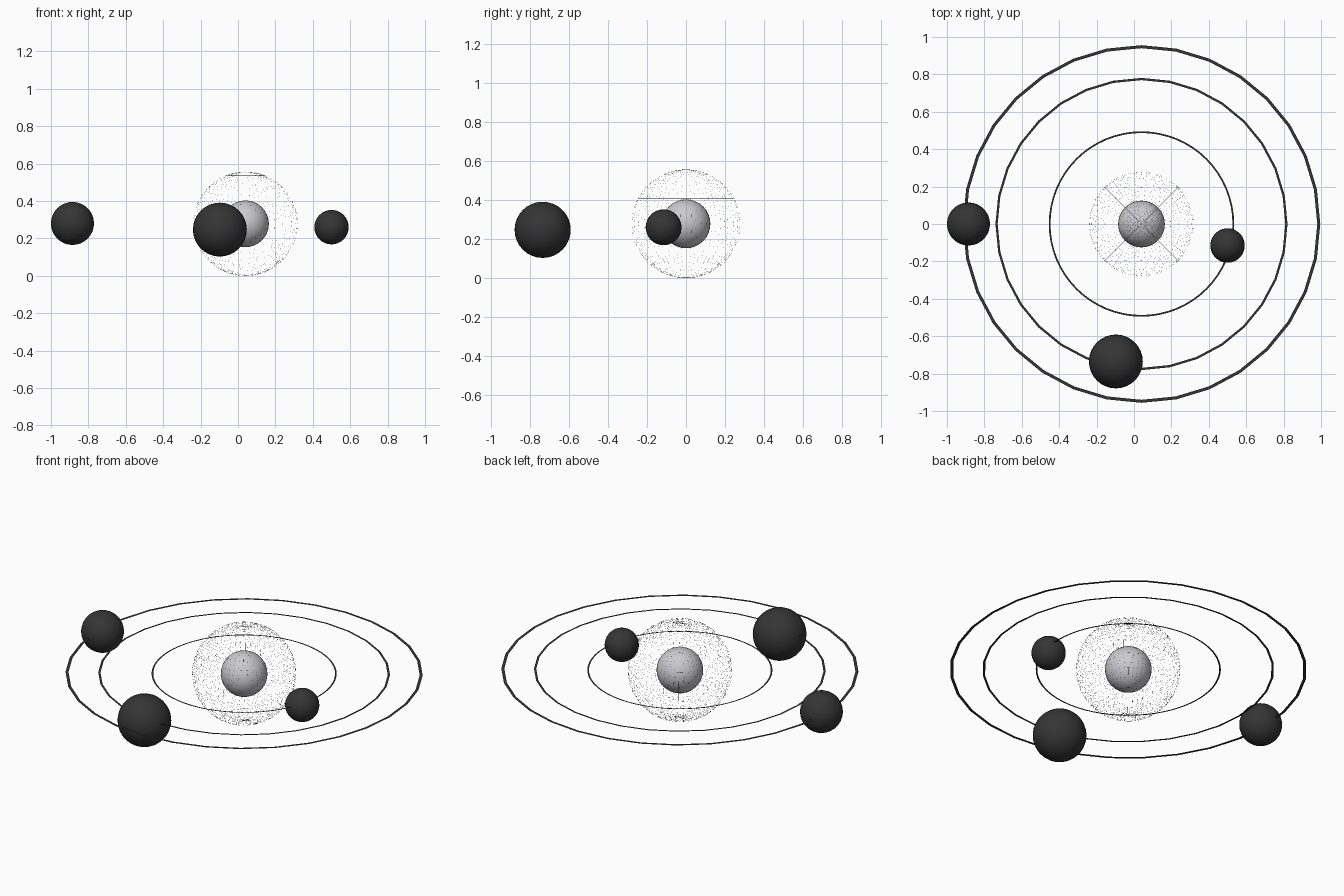
import bpy
import bmesh
from math import radians

cube = bpy.data.objects.get("Cube")
if cube:
    bpy.data.objects.remove(cube, do_unlink=True)

CENTRE = (0.04, 0, 0.278)


def material(name, colour):
    mat = bpy.data.materials.new(name)
    mat.use_nodes = True
    mat.diffuse_color = (*colour, 1)
    mat.node_tree.nodes["Principled BSDF"].inputs["Base Color"].default_value = (*colour, 1)
    return mat


pale = material("pale grey", (0.6, 0.59, 0.62))
dark = material("charcoal", (0.035, 0.035, 0.035))


def ball(name, centre, radius, mat, segments=32):
    bpy.ops.mesh.primitive_uv_sphere_add(
        segments=segments, ring_count=segments // 2, radius=radius, location=centre)
    obj = bpy.context.object
    obj.name = name
    obj.data.materials.append(mat)
    bpy.ops.object.shade_smooth_by_angle(angle=radians(40))
    return obj


def orbit(name, radius, width, segments):
    """Flat band made by bridging two circles."""
    bm = bmesh.new()
    for r in (radius - width / 2, radius + width / 2):
        bmesh.ops.create_circle(bm, segments=segments, radius=r)
    bmesh.ops.bridge_loops(bm, edges=bm.edges[:])
    bmesh.ops.recalc_face_normals(bm, faces=bm.faces[:])
    bm.normal_update()
    if sum(f.normal.z for f in bm.faces) < 0:
        bmesh.ops.reverse_faces(bm, faces=bm.faces[:])
    mesh = bpy.data.meshes.new(name)
    bm.to_mesh(mesh)
    bm.free()
    mesh.materials.append(dark)
    obj = bpy.data.objects.new(name, mesh)
    obj.location = CENTRE
    bpy.context.collection.objects.link(obj)


# Central star and its three planets
ball("star", CENTRE, 0.125, pale)
ball("inner_planet", (0.5, -0.115, 0.26), 0.092, dark)
ball("middle_planet", (-0.097, -0.735, 0.247), 0.144, dark)
ball("outer_planet", (-0.885, 0, 0.28), 0.115, dark)

# Flat orbit bands
orbit("inner_orbit", 0.491, 0.009, 64)
orbit("middle_orbit", 0.775, 0.012, 32)
orbit("outer_orbit", 0.948, 0.016, 32)

# Hair-thin wire halo around the star
halo = ball("wire_halo", CENTRE, 0.278, dark, segments=64)
wire = halo.modifiers.new("Wire", 'WIREFRAME')
wire.thickness = 0.0003
wire.use_even_offset = False
